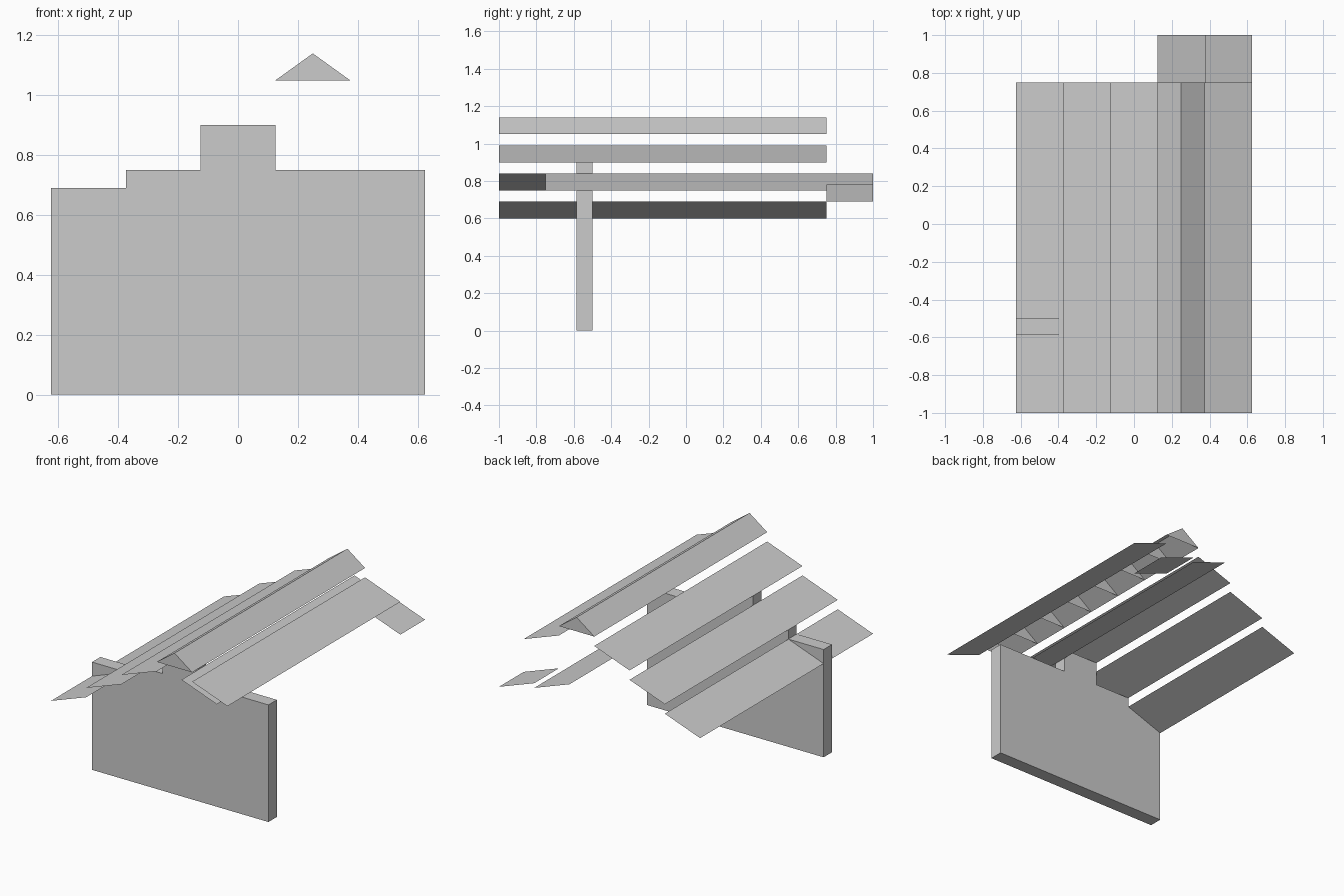
import bpy

if "Cube" in bpy.data.objects:
    bpy.data.objects.remove(bpy.data.objects["Cube"])


def mesh_object(name, verts, faces):
    mesh = bpy.data.meshes.new(name)
    mesh.from_pydata(verts, [], faces)
    mesh.update()
    obj = bpy.data.objects.new(name, mesh)
    bpy.context.collection.objects.link(obj)
    return obj


def roof_strip(name, x0, z0, x1, z1, y0=-1.0, y1=0.75):
    """Thin sloping sheet running along y, facing up."""
    return mesh_object(
        name,
        [(x0, y0, z0), (x1, y0, z1), (x1, y1, z1), (x0, y1, z0)],
        [(0, 1, 2, 3)])


# Stepped gable wall, extruded from its outline
outline = [(-0.625, 0), (0.625, 0), (0.625, 0.75), (0.125, 0.75),
           (0.125, 0.9), (-0.125, 0.9), (-0.125, 0.75),
           (-0.375, 0.75), (-0.375, 0.69), (-0.625, 0.69)]
n = len(outline)
verts = [(x, y, z) for y in (-0.585, -0.5) for x, z in outline]
faces = [tuple(range(n)), tuple(reversed(range(n, 2 * n)))]
faces += [(i, i + n, (i + 1) % n + n, (i + 1) % n) for i in range(n)]
mesh_object("gable_wall", verts, faces)

# Left roof courses, climbing towards the ridge
for i in range(3):
    x, z = -0.625 + 0.25 * i, 0.6 + 0.15 * i
    roof_strip(f"left_roof_course_{i + 1}", x, z, x + 0.25, z + 0.09)

# Right roof courses
roof_strip("right_roof_upper", 0.375, 0.99, 0.625, 0.9)
roof_strip("right_roof_lower", 0.125, 0.84, 0.375, 0.75, -0.75, 1.0)
roof_strip("right_roof_back_tile", 0.375, 0.78, 0.625, 0.69, 0.75, 1.0)

# Ridge cap: open underneath, with a triangular rib at each tile joint
verts, faces = [], []
for i in range(8):
    y = -1.0 + 0.25 * i
    verts += [(0.125, y, 1.05), (0.25, y, 1.14), (0.375, y, 1.05)]
    a = 3 * i
    faces.append((a, a + 1, a + 2) if i == 7 else (a, a + 2, a + 1))
    if i < 7:
        faces += [(a, a + 1, a + 4, a + 3), (a + 1, a + 2, a + 5, a + 4)]
mesh_object("ridge_cap", verts, faces)
